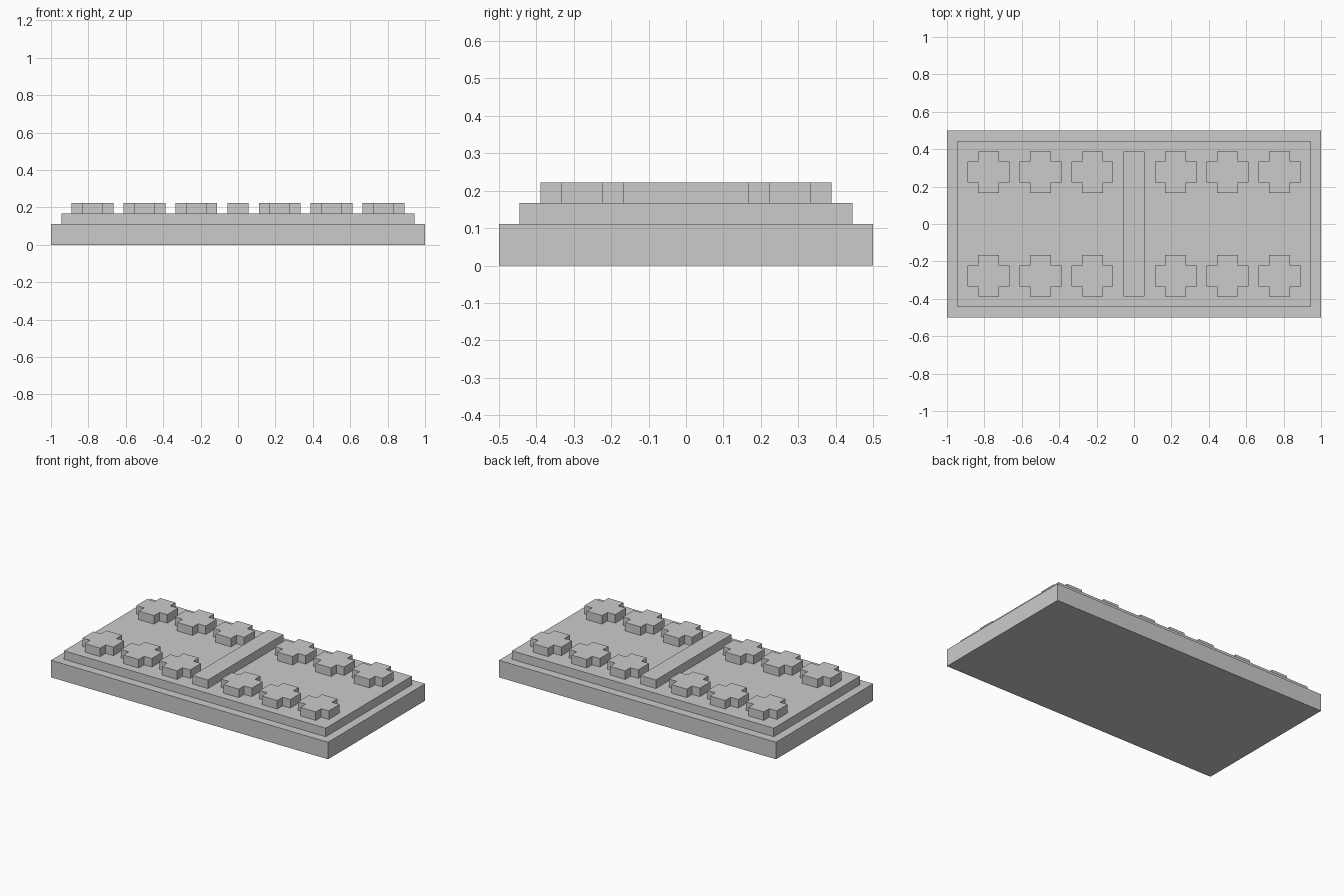
import bpy, bmesh

if "Cube" in bpy.data.objects:
    bpy.data.objects.remove(bpy.data.objects["Cube"])

U = 1 / 18  # module: every dimension is a multiple of this


def prism(name, outline, z0, z1):
    """Extrude a closed xy outline (in modules) from z0 to z1."""
    bm = bmesh.new()
    face = bm.faces.new([bm.verts.new((x * U, y * U, z0 * U)) for x, y in outline])
    top = bmesh.ops.extrude_face_region(bm, geom=[face])["geom"]
    verts = [v for v in top if isinstance(v, bmesh.types.BMVert)]
    bmesh.ops.translate(bm, verts=verts, vec=(0, 0, (z1 - z0) * U))
    bmesh.ops.recalc_face_normals(bm, faces=bm.faces)
    mesh = bpy.data.meshes.new(name)
    bm.to_mesh(mesh)
    bm.free()
    obj = bpy.data.objects.new(name, mesh)
    bpy.context.collection.objects.link(obj)
    return obj


def rect(hx, hy):
    return [(-hx, -hy), (hx, -hy), (hx, hy), (-hx, hy)]


# Stepped slab and central divider
prism("base_slab", rect(18, 9), 0, 2)
prism("upper_slab", rect(17, 8), 2, 3)
prism("centre_rib", rect(1, 7), 3, 4)

# Cross-shaped studs: three per row on each side of the rib
cross = [(-1, -2), (1, -2), (1, -1), (2, -1), (2, 1), (1, 1),
         (1, 2), (-1, 2), (-1, 1), (-2, 1), (-2, -1), (-1, -1)]
for row, y in (("front", -5), ("back", 5)):
    for i, x in enumerate((-14, -9, -4, 4, 9, 14), 1):
        stud = prism(f"cross_stud_{row}_{i}", cross, 3, 4)
        stud.location = (x * U, y * U, 0)
